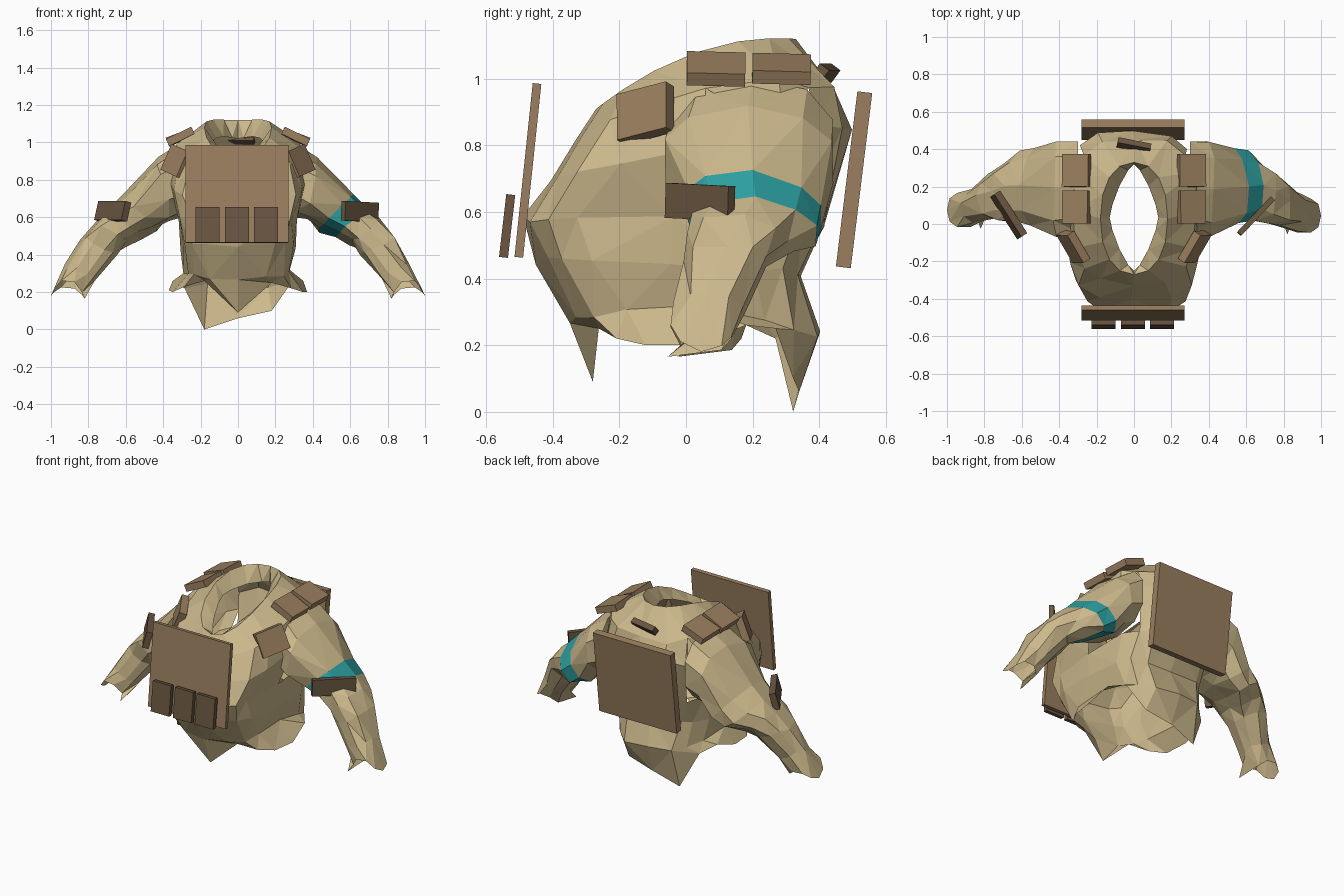
import bpy, bmesh, math, random
from mathutils import Vector, Matrix

if "Cube" in bpy.data.objects:
    bpy.data.objects.remove(bpy.data.objects["Cube"])

random.seed(4)


def material(name, rgb):
    m = bpy.data.materials.new(name)
    m.diffuse_color = (*rgb, 1)
    m.use_nodes = True
    m.node_tree.nodes["Principled BSDF"].inputs["Base Color"].default_value = m.diffuse_color
    return m


CLOTH = material("tan_cloth", (0.60, 0.48, 0.26))
TEAL = material("teal_band", (0.026, 0.36, 0.37))
BROWN = material("brown_leather", (0.325, 0.213, 0.115))
DARK = material("dark_leather", (0.145, 0.094, 0.053))


def power(v, p):
    return math.copysign(abs(v) ** p, v) if abs(v) > 1e-6 else 0.0


def jitter(amount):
    return Vector([random.uniform(-amount, amount) for _ in range(3)])


def finish(name, bm, mats):
    me = bpy.data.meshes.new(name)
    bm.to_mesh(me)
    bm.free()
    for m in mats:
        me.materials.append(m)
    ob = bpy.data.objects.new(name, me)
    bpy.context.collection.objects.link(ob)
    return ob


def loft(name, rings, mats, banded=(), opening=None):
    """Skin a list of closed rings; banded spans use material 1, opening picks faces to cut away."""
    bm = bmesh.new()
    rows = [[bm.verts.new(p) for p in ring] for ring in rings]
    n = len(rows[0])
    for k in range(len(rows) - 1):
        for i in range(n):
            j = (i + 1) % n
            f = bm.faces.new((rows[k][i], rows[k][j], rows[k + 1][j], rows[k + 1][i]))
            f.material_index = 1 if k in banded else 0
    bmesh.ops.triangulate(bm, faces=bm.faces[:])
    bmesh.ops.recalc_face_normals(bm, faces=bm.faces[:])
    if opening:
        cut = [f for f in bm.faces if opening(f.calc_center_median())]
        bmesh.ops.delete(bm, geom=cut, context='FACES')
    return finish(name, bm, mats)


def slab(name, centre, u, v, size, mat):
    """Box with sides along u, v and their normal."""
    u = Vector(u).normalized()
    v = Vector(v)
    v = (v - u * v.dot(u)).normalized()
    rot = Matrix((u, v, u.cross(v))).transposed().to_4x4()
    bm = bmesh.new()
    bmesh.ops.create_cube(bm, size=1, matrix=Matrix.Translation(centre) @ rot @ Matrix.Diagonal((*size, 1)))
    return finish(name, bm, [mat])


# Torso shell: half width, front y, back y, front z, side z, back z, squareness
SIDES = 16
TORSO = [
    (0.13, -0.25, 0.32, 0.87, 1.01, 1.02, 1.5),
    (0.18, -0.27, 0.33, 0.91, 1.08, 1.12, 0.9),
    (0.34, -0.32, 0.46, 0.82, 0.98, 0.96, 0.7),
    (0.37, -0.41, 0.50, 0.70, 0.80, 0.86, 0.65),
    (0.31, -0.48, 0.42, 0.58, 0.60, 0.58, 0.48),
    (0.305, -0.44, 0.34, 0.45, 0.45, 0.42, 0.5),
    (0.29, -0.35, 0.40, 0.28, 0.31, 0.23, 0.6),
    (0.37, -0.28, 0.34, 0.25, 0.25, 0.25, 0.75),
]
# Torn hem heights, starting at the front and going round by +x
HEM = [0.09, 0.25, 0.22, 0.20, 0.20, 0.26, 0.25, 0.10,
       0.06, 0.0, 0.22, 0.26, 0.21, 0.20, 0.23, 0.26]
rings = []
for k, (w, yf, yb, zf, zs, zb, p) in enumerate(TORSO):
    ring = []
    for i in range(SIDES):
        a = math.tau * i / SIDES
        s, c = power(math.sin(a), p), power(math.cos(a), p)
        z = zs + (zf - zb) / 2 * c + ((zf + zb) / 2 - zs) * c * c
        pt = Vector((w * s, (yf + yb) / 2 - (yb - yf) / 2 * c, z))
        if k == len(TORSO) - 1:
            pt.z = HEM[i]
        elif k > 1:
            pt += jitter(0.014)
        ring.append(pt)
    rings.append(ring)
# The armholes are open where the sleeves join
loft("torso_shell", rings, [CLOTH],
     opening=lambda c: abs(c.x) > 0.28 and 0.04 < c.y < 0.38 and 0.64 < c.z < 0.92)

# Sleeves: top x, top z, bottom x, bottom z, min y, max y, drop at the rear
SLEEVE = [
    (0.30, 1.00, 0.30, 0.60, -0.05, 0.45, 0),
    (0.43, 0.92, 0.36, 0.58, -0.07, 0.44, 0),
    (0.61, 0.72, 0.44, 0.54, -0.01, 0.42, 0.03),
    (0.69, 0.645, 0.53, 0.51, 0.01, 0.40, 0.035),
    (0.77, 0.58, 0.60, 0.46, 0.01, 0.32, 0.015),
    (0.84, 0.49, 0.65, 0.41, -0.01, 0.24, 0),
    (0.92, 0.35, 0.76, 0.27, -0.03, 0.17, 0),
    (1.00, 0.18, 0.82, 0.165, -0.05, 0.14, 0),
]
for side, label in ((1, "right"), (-1, "left")):
    rings = []
    for k, (tx, tz, bx, bz, y0, y1, drop) in enumerate(SLEEVE):
        last = k == len(SLEEVE) - 1
        shift = 0.03 if side < 0 and k > 4 else 0.0
        ring = []
        for i in range(10):
            a = math.tau * i / 10
            c, s = power(math.cos(a), 0.8), power(math.sin(a), 0.8)
            pt = Vector(((tx + bx) / 2 + (tx - bx) / 2 * c,
                         (y0 + y1) / 2 + (y1 - y0) / 2 * s + shift,
                         (tz + bz) / 2 + (tz - bz) / 2 * c))
            pt -= Vector((drop * 0.8, 0, drop * 1.5)) * max(s, 0)
            if last:
                # Torn cuff with an outer and an inner tooth
                pt.z += (0.12 if s < 0 else 0.07) * (1 - abs(c)) ** 0.7
                if c < -0.9:
                    pt.y -= 0.1
            elif k > 0:
                pt += jitter(0.008 if k in (2, 3) else 0.013)
            pt.x *= side
            ring.append(pt)
        rings.append(ring)
    loft(label + "_sleeve", rings, [CLOTH, TEAL], (2,) if side > 0 else ())

# Chest and back plates
slab("front_plate", (-0.005, -0.475, 0.725), (1, 0, 0), (0, 0.055, 0.525), (0.55, 0.525, 0.026), BROWN)
slab("back_plate", (-0.005, 0.505, 0.697), (1, 0, 0), (0, 0.065, 0.53), (0.55, 0.53, 0.045), BROWN)

# Pouches along the bottom of the front plate
for i, x in enumerate((-0.163, -0.005, 0.15)):
    slab("pouch_%d" % (i + 1), (x, -0.5375, 0.558), (1, 0, 0), (0, 0.022, 0.19), (0.13, 0.19, 0.027), DARK)

for side, label in ((1, "right"), (-1, "left")):
    # Two tilted plates over each shoulder
    for y, slope, part in ((0.09, -0.07, "front"), (0.287, -0.055, "rear")):
        slab("%s_shoulder_%s_plate" % (label, part), (side * 0.308, y, 1.03),
             (side * 0.145, 0, slope), (0, 1, -0.03), (0.15, 0.175, 0.042), BROWN)
    # Plate on the side of the chest
    slab(label + "_chest_plate", (side * 0.325, -0.122, 0.897),
         (side * 0.09, 0.155, 0.04), (side * 0.06, 0, -0.14), (0.175, 0.15, 0.045), BROWN)

# Elbow pads
slab("left_elbow_pad", (-0.67, 0.048, 0.632), (0.15, -0.235, 0), (0.025, 0.01, 0.1), (0.27, 0.105, 0.038), DARK)
slab("right_elbow_pad", (0.652, 0.042, 0.63), (0.18, 0.19, -0.01), (0, 0, 1), (0.26, 0.105, 0.03), DARK)

# Small bar behind the neck
slab("neck_bar", (0.0, 0.42, 1.018), (0.18, -0.035, 0), (0, 0.6, 0.8), (0.18, 0.045, 0.035), DARK)
